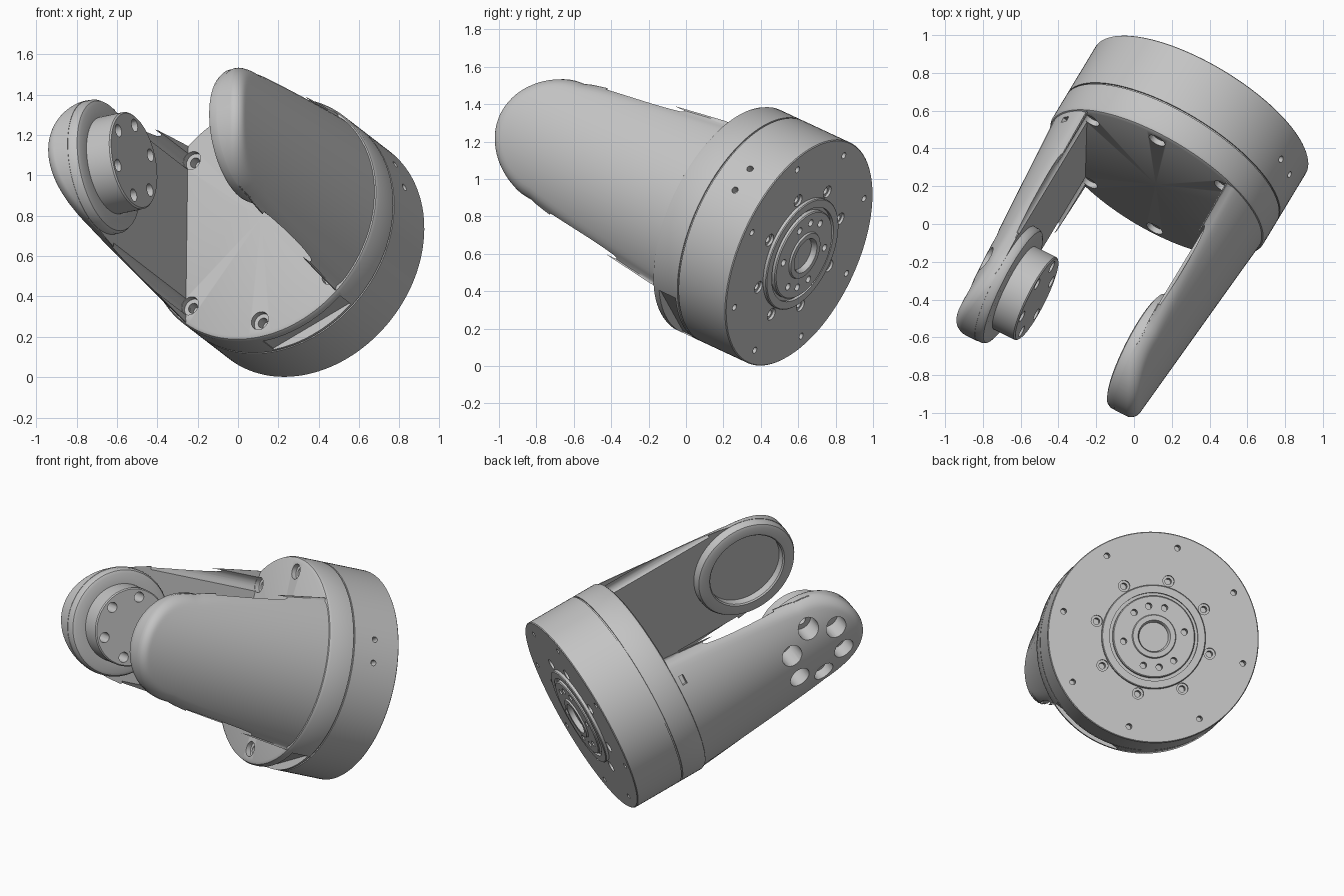
import bpy, bmesh, math
from mathutils import Matrix, Vector

cube = bpy.data.objects.get("Cube")
if cube:
    bpy.data.objects.remove(cube, do_unlink=True)

# Tilted frame: X along the hinge, Y along the drum axis (backwards), Z across
n = Vector((0.48, 0.795, -0.37)).normalized()
p = Vector((0.877, -0.44, 0.19))
p = (p - n * p.dot(n)).normalized()
u = p.cross(n)
FRAME = Matrix.Translation((0.355, 0.606, 0.604)) @ Matrix((p, n, u)).transposed().to_4x4()

grey = bpy.data.materials.new("light_grey")
grey.use_nodes = True
grey.diffuse_color = (0.55, 0.55, 0.55, 1)
grey.node_tree.nodes["Principled BSDF"].inputs["Base Color"].default_value = grey.diffuse_color

XAX, YAX = Vector((1, 0, 0)), Vector((0, 1, 0))
HINGE_Y, TIP_R, INNER = -1.39, 0.34, 0.42


def polar(r, degrees, y=0.0):
    a = math.radians(degrees)
    return Vector((r * math.cos(a), y, r * math.sin(a)))


def lathe(bm, profile, axis, loc=(0, 0, 0), seg=96, closed=False):
    """Spin (radius, height) points about an axis through loc."""
    mat = Matrix.Translation(loc) @ Vector((0, 0, 1)).rotation_difference(axis).to_matrix().to_4x4()
    rings = []
    for r, h in profile:
        rings.append([bm.verts.new(mat @ Vector((r * math.cos(k * math.tau / seg),
                                                 r * math.sin(k * math.tau / seg), h)))
                      if r > 0 or k == 0 else None for k in range(seg)])
    pairs = list(zip(rings, rings[1:])) + ([(rings[-1], rings[0])] if closed else [])
    for a, b in pairs:
        for k in range(seg):
            m = (k + 1) % seg
            quad = [a[k] or a[0], a[m] or a[0], b[m] or b[0], b[k] or b[0]]
            bm.faces.new(list(dict.fromkeys(quad)))


def rod(bm, r, h0, h1, axis, loc=(0, 0, 0), seg=24):
    lathe(bm, [(0, h0), (r, h0), (r, h1), (0, h1)], axis, loc, seg)


def block(bm, degrees, radius, y, size):
    """Box at an angle round the drum, size = radial, along, tangential."""
    mat = (Matrix.Translation(polar(radius, degrees, y))
           @ Matrix.Rotation(-math.radians(degrees), 4, 'Y') @ Matrix.Diagonal((*size, 1)))
    bmesh.ops.create_cube(bm, size=1, matrix=mat)


def make(name, bm):
    bmesh.ops.remove_doubles(bm, verts=bm.verts, dist=1e-5)
    bmesh.ops.recalc_face_normals(bm, faces=bm.faces)
    me = bpy.data.meshes.new(name)
    bm.to_mesh(me)
    bm.free()
    me.materials.append(grey)
    ob = bpy.data.objects.new(name, me)
    bpy.context.collection.objects.link(ob)
    ob.matrix_world = FRAME
    return ob


def activate(ob):
    bpy.ops.object.select_all(action='DESELECT')
    ob.select_set(True)
    bpy.context.view_layer.objects.active = ob


def cut(ob, cutter_bm):
    cutter = make("cutter", cutter_bm)
    cutter.hide_render = True
    mod = ob.modifiers.new("cut", 'BOOLEAN')
    mod.operation, mod.solver, mod.object = 'DIFFERENCE', 'EXACT', cutter
    activate(ob)
    bpy.ops.object.modifier_apply(modifier=mod.name)
    bpy.data.objects.remove(cutter, do_unlink=True)


def half_width(y):
    if y <= HINGE_Y:
        return math.sqrt(max(0, TIP_R ** 2 - (y - HINGE_Y) ** 2))
    return TIP_R + 0.14 * min(1, ((y - HINGE_Y) / 0.89)) ** 0.8


def arm(name, side):
    """Fork arm: flat inside, gently conical outside, rounded edge."""
    bm = bmesh.new()
    ys = [-0.34 + k * (HINGE_Y + 0.34) / 24 for k in range(24)]
    ys += [HINGE_Y - TIP_R * math.sin(k * math.pi / 48) for k in range(25)]
    cols, soft = 32, 0.05
    outer, inner = [], []
    for y in ys:
        w = half_width(y)
        big = 0.648 - 0.1 * (-0.34 - y) / 1.39
        row = []
        for j in range(cols + 1):
            z = -w * math.cos(j * math.pi / cols)
            d = TIP_R - math.hypot(y - HINGE_Y, z) if y < HINGE_Y else w - abs(z)
            t = 1 - min(1, max(0, d / soft))
            x = math.sqrt(big * big - z * z) - soft * (1 - math.sqrt(1 - t * t))
            row.append(bm.verts.new((side * max(x, INNER + 0.005), y, z)))
        outer.append(row)
        inner.append([bm.verts.new((side * INNER, y, s * w)) for s in (-1, 1)])
    for i in range(len(ys) - 1):
        a, b, c, d = outer[i], outer[i + 1], inner[i], inner[i + 1]
        for j in range(cols):
            bm.faces.new((a[j], a[j + 1], b[j + 1], b[j]))
        bm.faces.new((c[0], c[1], d[1], d[0]))
        bm.faces.new((a[0], b[0], d[0], c[0]))
        bm.faces.new((a[-1], b[-1], d[1], c[1]))
    bm.faces.new(outer[0] + inner[0][::-1])
    ob = make(name, bm)
    # screwdriver channels along the edges
    tool = bmesh.new()
    for deg in (45, -45):
        c = polar(0.56, deg)
        rod(tool, 0.05, -1.25, -0.46, YAX, (side * c.x, 0, c.z))
    if side < 0:
        block(tool, 147, 0.64, -0.54, (0.09, 0.03, 0.06))
    cut(ob, tool)
    return ob


def hinge_bolts(ob):
    """Six stepped bolt holes running through the hinge side."""
    tool = bmesh.new()
    for k in range(6):
        a = math.radians(30 + 60 * k)
        loc = (0, HINGE_Y + 0.19 * math.cos(a), 0.19 * math.sin(a))
        lathe(tool, [(0, -0.8), (0.068, -0.8), (0.068, -0.44), (0.032, -0.44),
                     (0.032, -0.1), (0, -0.1)], XAX, loc, 24)
    cut(ob, tool)


parts = []

# Drum with its stepped bearing boss on the back
bm = bmesh.new()
lathe(bm, [(0, 0.012), (0.09, 0.012), (0.093, 0.03), (0.1, 0.042), (0.13, 0.042), (0.135, 0.032),
           (0.247, 0.032), (0.253, 0.026), (0.253, 0.005), (0.272, 0.005), (0.272, 0.022),
           (0.315, 0.022), (0.32, 0.017), (0.32, 0), (0.645, 0), (0.65, -0.005), (0.65, -0.316),
           (0.642, -0.316), (0.642, -0.33), (0, -0.33)], YAX, seg=128)
drum = make("drum", bm)
tool = bmesh.new()
for k in range(8):
    rod(tool, 0.018, -0.06, 0.1, YAX, polar(0.572, 45 * k), 16)
    lathe(tool, [(0, -0.06), (0.02, -0.06), (0.02, -0.015), (0.035, -0.015), (0.035, 0.1), (0, 0.1)],
          YAX, polar(0.36, 45 * k), 16)
for deg in (35, 65, 95, 155, 215, 245, 275, 335):
    rod(tool, 0.02, -0.02, 0.1, YAX, polar(0.19, deg), 16)
for deg in (15, 28):
    rod(tool, 0.018, 0.6, 0.7, polar(1, deg), (0, -0.173, 0), 16)
cut(drum, tool)
parts.append(drum)

# Collar that carries the fork, with plate screws and a side notch
bm = bmesh.new()
lathe(bm, [(0, -0.325), (0.65, -0.325), (0.65, -0.475), (0.643, -0.491), (0.627, -0.5), (0, -0.5)],
      YAX, seg=128)
collar = make("collar", bm)
tool = bmesh.new()
for deg in (45, 90, 135, 225, 270, 315):
    lathe(tool, [(0, -0.6), (0.048, -0.6), (0.048, -0.47), (0.026, -0.47), (0.026, -0.42), (0, -0.42)],
          YAX, polar(0.56, deg), 24)
block(tool, -70, 0.66, -0.395, (0.12, 0.11, 0.46))
cut(collar, tool)
parts.append(collar)

# Fork arms
left_arm, right_arm = arm("left_arm", 1), arm("right_arm", -1)
hinge_bolts(right_arm)
parts += [left_arm, right_arm]

# Bearing ring on the left arm, hub and pad on the right arm
rim = [(0.31, 0.365), (0.328, 0.373), (0.338, 0.39), (0.338, 0.43)]
bm = bmesh.new()
lathe(bm, [(0.25, 0.43), (0.25, 0.373), (0.258, 0.365)] + rim, XAX, (0, HINGE_Y, 0), closed=True)
parts.append(make("bearing_ring", bm))

bm = bmesh.new()
lathe(bm, [(0, -0.23), (0.238, -0.23), (0.245, -0.237), (0.245, -0.365)]
      + [(r, -h) for r, h in rim] + [(0, -0.43)], XAX, (0, HINGE_Y, 0))
hub = make("hinge_hub", bm)
hinge_bolts(hub)
parts.append(hub)

for ob in parts:
    activate(ob)
    bpy.ops.object.shade_smooth_by_angle(angle=math.radians(32))
